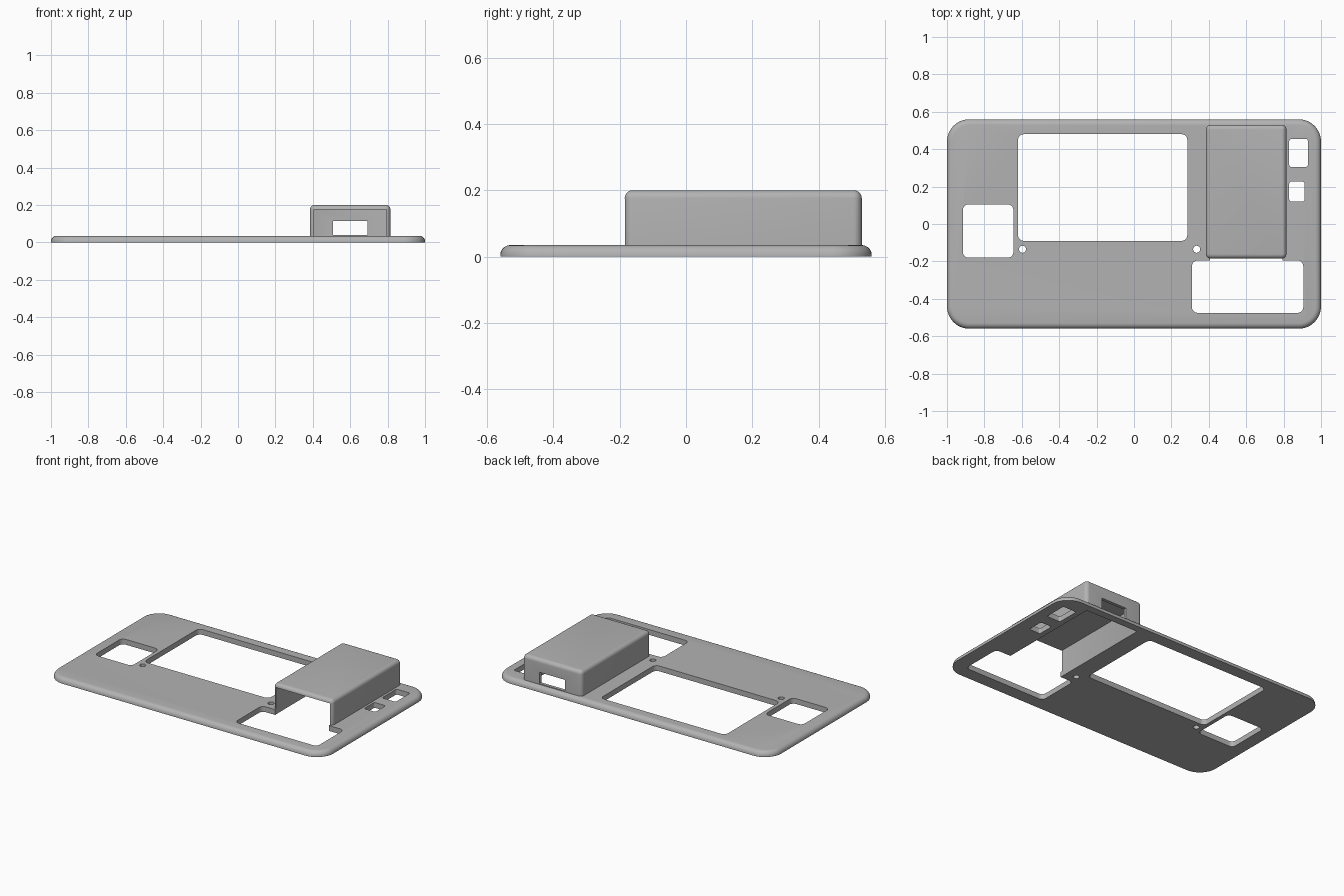
import bpy, bmesh, math

cube = bpy.data.objects.get("Cube")
if cube:
    bpy.data.objects.remove(cube, do_unlink=True)

grey = bpy.data.materials.new("light grey plastic")
grey.use_nodes = True
colour = (0.45, 0.45, 0.45, 1)
grey.diffuse_color = colour
grey.node_tree.nodes["Principled BSDF"].inputs["Base Color"].default_value = colour


def rounded_block(name, x0, x1, y0, y1, z0, z1, radius, top_round=0.0, steps=6):
    """Rounded-rectangle prism, optionally with a rounded top rim."""
    corners = [(x1 - radius, y1 - radius), (x0 + radius, y1 - radius),
               (x0 + radius, y0 + radius), (x1 - radius, y0 + radius)]
    bm = bmesh.new()
    ring = []
    for quarter, (cx, cy) in enumerate(corners):
        for i in range(steps + 1):
            a = (quarter + i / steps) * math.pi / 2
            ring.append(bm.verts.new((cx + radius * math.cos(a),
                                      cy + radius * math.sin(a), z0)))
    # Round corners of a full circle share their end points
    bmesh.ops.remove_doubles(bm, verts=ring, dist=1e-5)
    base = bm.faces.new(list(bm.verts))
    top = bmesh.ops.extrude_face_region(bm, geom=[base], use_keep_orig=True)["geom"]
    for v in top:
        if isinstance(v, bmesh.types.BMVert):
            v.co.z = z1
    bmesh.ops.recalc_face_normals(bm, faces=bm.faces[:])
    if top_round:
        rim = [e for e in bm.edges if all(abs(v.co.z - z1) < 1e-6 for v in e.verts)]
        bmesh.ops.bevel(bm, geom=rim, offset=top_round, segments=5,
                        profile=0.5, affect='EDGES', clamp_overlap=False)
    mesh = bpy.data.meshes.new(name)
    bm.to_mesh(mesh)
    bm.free()
    mesh.materials.append(grey)
    obj = bpy.data.objects.new(name, mesh)
    bpy.context.collection.objects.link(obj)
    return obj


def combine(target, tool, operation):
    """Apply a boolean and discard the tool object."""
    bpy.context.view_layer.objects.active = target
    mod = target.modifiers.new(operation.lower(), 'BOOLEAN')
    mod.operation = operation
    mod.solver = 'EXACT'
    mod.object = tool
    bpy.ops.object.modifier_apply(modifier=mod.name)
    bpy.data.objects.remove(tool, do_unlink=True)


# Face plate with soft upper rim
shell = rounded_block("face_plate_with_cover", -1, 1, -0.56, 0.56, 0, 0.035,
                      0.12, 0.03, steps=12)

# Raised cover
cover = rounded_block("cover", 0.385, 0.815, -0.185, 0.53, 0.015, 0.2, 0.025, 0.024)
combine(shell, cover, 'UNION')

# Openings through the plate: x range, y range, corner radius
openings = {
    "screen": (-0.62, 0.285, -0.09, 0.48, 0.03),
    "side_window": (-0.915, -0.645, -0.18, 0.105, 0.03),
    "keypad_window": (0.31, 0.905, -0.475, -0.195, 0.03),
    "large_slot": (0.83, 0.93, 0.305, 0.455, 0.012),
    "small_slot": (0.83, 0.912, 0.12, 0.227, 0.012),
    "left_screw": (-0.615, -0.577, -0.154, -0.116, 0.019),
    "right_screw": (0.316, 0.354, -0.154, -0.116, 0.019),
}
for name, (x0, x1, y0, y1, radius) in openings.items():
    cutter = rounded_block(name, x0, x1, y0, y1, -0.1, 0.1, radius)
    combine(shell, cutter, 'DIFFERENCE')

# Hollow under the cover, open to the front and below
hollow = rounded_block("hollow", 0.405, 0.795, -0.25, 0.51, -0.1, 0.176, 0.004, steps=2)
combine(shell, hollow, 'DIFFERENCE')

# Port through the rear wall
port = rounded_block("port", 0.507, 0.692, 0.45, 0.6, 0.04, 0.114, 0.004, steps=2)
combine(shell, port, 'DIFFERENCE')

# Smooth curved rims, keep edges crisp
bpy.ops.object.select_all(action='DESELECT')
shell.select_set(True)
bpy.context.view_layer.objects.active = shell
bpy.ops.object.shade_smooth_by_angle(angle=math.radians(30))
